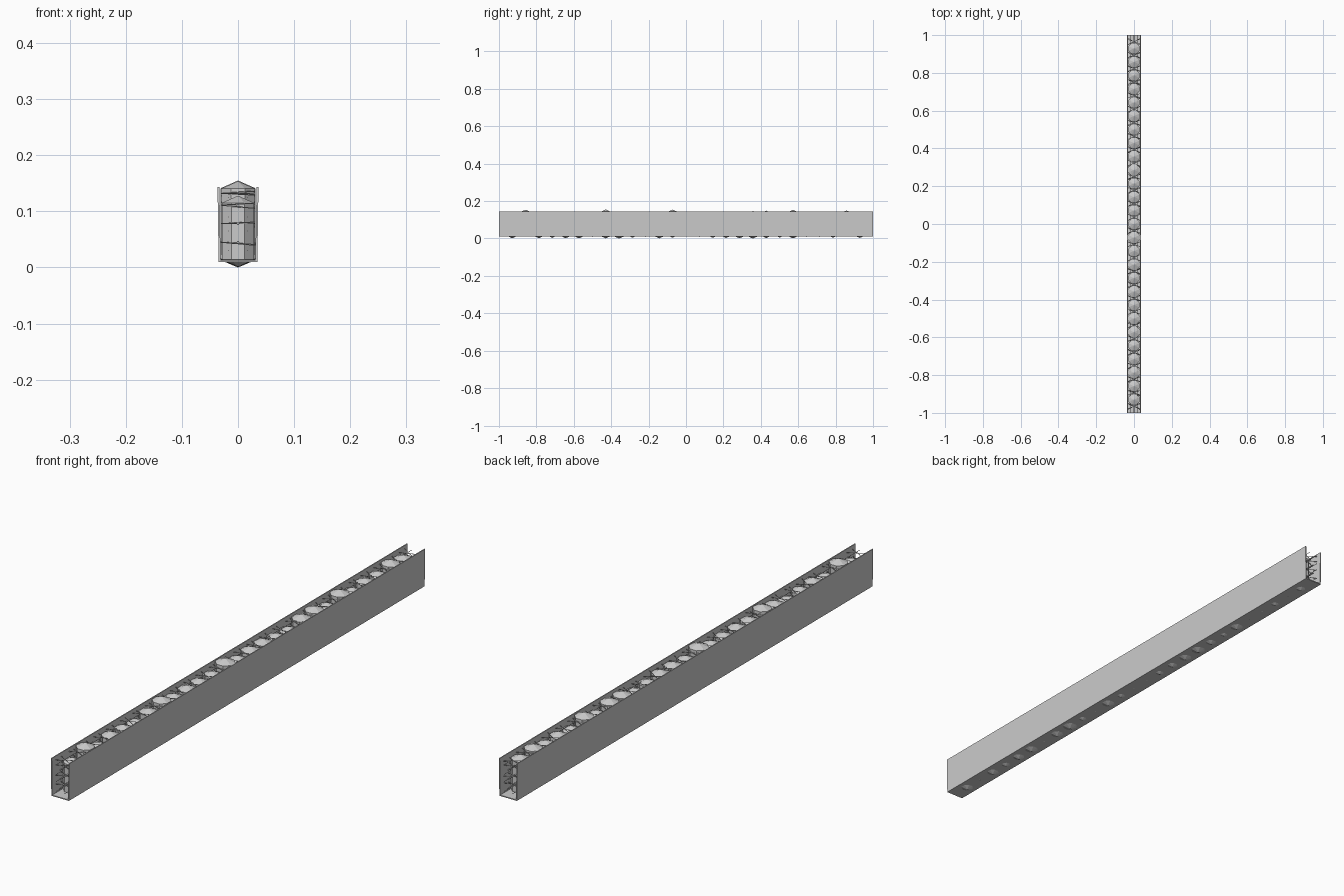
import bpy, bmesh, math, random
from mathutils import Vector

if "Cube" in bpy.data.objects:
    bpy.data.objects.remove(bpy.data.objects["Cube"])

random.seed(4)


def finish(name, bm):
    bmesh.ops.recalc_face_normals(bm, faces=bm.faces)
    me = bpy.data.meshes.new(name)
    bm.to_mesh(me)
    bm.free()
    ob = bpy.data.objects.new(name, me)
    bpy.context.collection.objects.link(ob)
    return ob


def rod(bm, a, b, r, n=6):
    a, b = Vector(a), Vector(b)
    d = b - a
    m = d.to_track_quat('Z', 'Y').to_matrix().to_4x4()
    m.translation = (a + b) / 2
    bmesh.ops.create_cone(bm, cap_ends=True, segments=n, radius1=r, radius2=r,
                          depth=d.length, matrix=m)


def extrude_profile(name, pts):
    bm = bmesh.new()
    f = bm.faces.new([bm.verts.new((x, -1, z)) for x, z in pts])
    out = bmesh.ops.extrude_face_region(bm, geom=[f])
    bmesh.ops.translate(bm, vec=(0, 2, 0),
                        verts=[v for v in out['geom'] if isinstance(v, bmesh.types.BMVert)])
    return finish(name, bm)


def post(name, y, r, bottom, top):
    # eight-sided post with a shallow point at both ends
    bm = bmesh.new()
    cap = 0.013
    rings = []
    for z in (bottom + cap, top - cap):
        rings.append([bm.verts.new((r * math.cos(math.pi * (k + .5) / 4),
                                    y + r * math.sin(math.pi * (k + .5) / 4), z))
                      for k in range(8)])
    lo, hi = bm.verts.new((0, y, bottom)), bm.verts.new((0, y, top))
    for k in range(8):
        j = (k + 1) % 8
        bm.faces.new((rings[0][k], rings[0][j], rings[1][j], rings[1][k]))
        bm.faces.new((rings[0][j], rings[0][k], lo))
        bm.faces.new((rings[1][k], rings[1][j], hi))
    return finish(name, bm)


# slightly flared side panels and floor
for name, s in (("left_panel", -1), ("right_panel", 1)):
    extrude_profile(name, [(s * .031, .01), (s * .0345, .01), (s * .0365, .143), (s * .033, .143)])
extrude_profile("floor_panel", [(-.031, .01), (.031, .01), (.031, .0135), (-.031, .0135)])

# row of pointed posts at uneven heights
tall = {1: .154, 7: .155, 12: .154, 18: .147, 19: .149, 21: .153, 25: .15}
short_bottom = {1, 6, 8, 10, 13, 14, 22, 23, 25}
step = 0.0715
for i in range(27):
    top = .128 if i == 0 else tall.get(i, random.uniform(.128, .143))
    bottom = .009 if i in short_bottom else random.uniform(0, .005)
    if i == 8:
        bottom = 0
    post(f"post_{i + 1}", (i - 13) * step, random.uniform(.031, .034), bottom, top)

# main rods through the row
bm = bmesh.new()
for z in (.045, .078, .111):
    rod(bm, (0, -1, z), (0, 1, z), .0025, 8)
finish("main_rods", bm)

# thin wires beside the posts
bm = bmesh.new()
for s in (-1, 1):
    for z in (.03, .065, .09, .125):
        rod(bm, (s * .0165, -1, z), (s * .0165, 1, z), .0009, 5)
finish("side_wires", bm)

# crossed ties in each gap between posts
bm = bmesh.new()
for i in range(28):
    y = (i - 13.5) * step
    for z in (.045, .078, .111, .132):
        for s in (-1, 1):
            dy = s * random.uniform(.01, .018)
            rod(bm, (-.031, y - dy, z), (.031, y + dy, z + random.uniform(-.006, .004)), .001, 5)
finish("cross_ties", bm)
